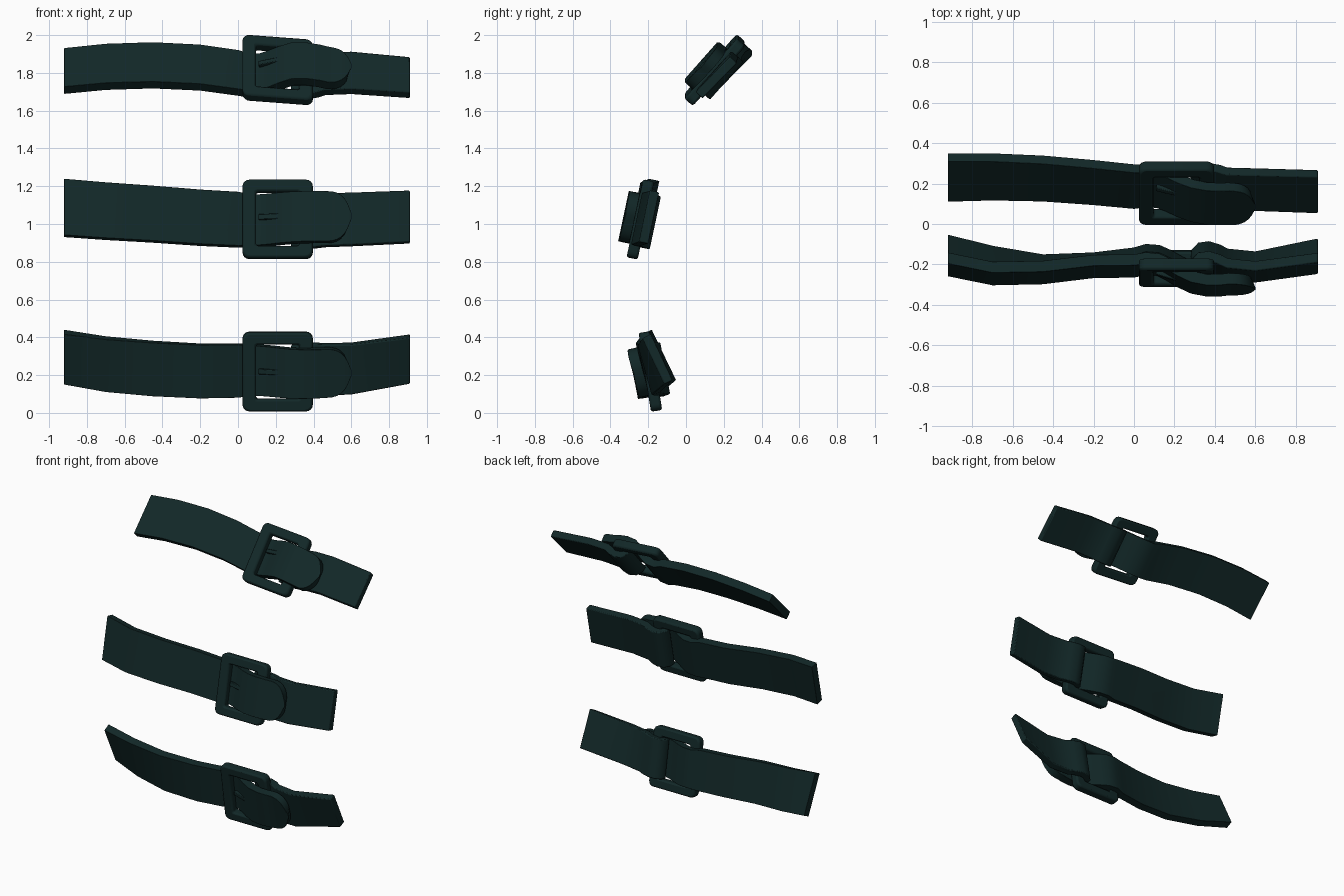
import bpy, bmesh, math
from mathutils import Vector

if "Cube" in bpy.data.objects:
    bpy.data.objects.remove(bpy.data.objects["Cube"])

# One dark teal leather colour for everything
leather = bpy.data.materials.new("dark_teal_leather")
colour = (.006, .021, .021, 1)
leather.use_nodes = True
leather.diffuse_color = colour
leather.node_tree.nodes["Principled BSDF"].inputs["Base Color"].default_value = colour

STATIONS = (-.92, -.7, -.45, -.2, .05, .3, .6, .91)
BUCKLE_X = .21


class Belt:
    """Bent guide line of one belt, with its lean and taper."""

    def __init__(self, label, depths, heights, lean, bend, half):
        self.label, self.lean, self.bend, self.half = label, lean, bend, half
        self.points = [Vector(p) for p in zip(STATIONS, depths, heights)]

    def frame(self, x):
        """Centre, width direction, front normal and half width at x."""
        spans = list(zip(self.points, self.points[1:]))
        a, b = next((s for s in spans if x <= s[1].x), spans[-1])
        centre = a.lerp(b, (x - a.x) / (b.x - a.x))
        angle = math.radians(self.lean + self.bend * x * x)
        s, c = math.sin(angle), math.cos(angle)
        half = self.half - .007 * (x - STATIONS[0])
        return centre, Vector((0, s, c)), Vector((0, -c, s)), half


def finish(bm, name, bevel):
    """Turn the mesh into a beveled, smooth-shaded object."""
    bmesh.ops.recalc_face_normals(bm, faces=bm.faces)
    mesh = bpy.data.meshes.new(name)
    bm.to_mesh(mesh)
    bm.free()
    mesh.materials.append(leather)
    obj = bpy.data.objects.new(name, mesh)
    bpy.context.collection.objects.link(obj)
    mod = obj.modifiers.new("soft_edges", "BEVEL")
    mod.width, mod.segments, mod.limit_method = bevel, 2, "ANGLE"
    mod.angle_limit = math.radians(50)
    bpy.ops.object.select_all(action="DESELECT")
    obj.select_set(True)
    bpy.context.view_layer.objects.active = obj
    bpy.ops.object.shade_smooth_by_angle(angle=math.radians(40))


def bridge(name, rings, bevel, closed=False):
    """Join successive rings of points with quads, capping open ends."""
    bm = bmesh.new()
    rings = [[bm.verts.new(point) for point in ring] for ring in rings]
    following = rings[1:] + (rings[:1] if closed else [])
    for a, b in zip(rings, following):
        for i in range(len(a)):
            bm.faces.new((a[i - 1], a[i], b[i], b[i - 1]))
    if not closed:
        bm.faces.new(rings[0])
        bm.faces.new(rings[-1])
    finish(bm, name, bevel)


def ribbon(name, belt, path, thick, width, shift, bevel):
    """Strap through (x, front offset) points; width and shift depend on x."""
    rings = []
    for i, (x, offset) in enumerate(path):
        before, after = path[max(i - 1, 0)], path[min(i + 1, len(path) - 1)]
        run = Vector((after[0] - before[0], after[1] - before[1])).normalized()
        centre, wide, front, half = belt.frame(x)
        out = (Vector((-run.y, 0, 0)) + front * run.x) * thick / 2
        side = wide * half * width(x)
        middle = centre + front * offset + wide * shift(x)
        rings.append([middle + side + out, middle - side + out,
                      middle - side - out, middle + side - out])
    bridge(name, rings, bevel)


def rounded_rectangle(half_x, half_w, radius, steps=4):
    points = []
    for corner, (sx, sw) in enumerate([(1, 1), (-1, 1), (-1, -1), (1, -1)]):
        for i in range(steps + 1):
            a = math.pi / 2 * (corner + i / steps)
            points.append((sx * (half_x - radius) + radius * math.cos(a),
                           sw * (half_w - radius) + radius * math.sin(a)))
    return points


def buckle_frame(belt, slope):
    centre, wide, front, half = belt.frame(BUCKLE_X)
    centre = centre + front * .03
    along = Vector((1, 0, slope))
    outer = rounded_rectangle(.186, .211, .035)
    inner = rounded_rectangle(.114, .147, .012)
    rings = [[centre + along * u + wide * w + front * n for u, w in loop]
             for loop, n in ((outer, -.03), (outer, .03), (inner, .03), (inner, -.03))]
    bridge(belt.label + "_buckle_frame", rings, .012, closed=True)


def belt_tip(x):
    """Width factor: full, narrower in the buckle, rounded at the tip."""
    if x < .05:
        return 1
    t = max(0, (x - .47) / .12)
    return .95 * math.sqrt(max(.01, 1 - t ** 2.6))


def build(belt, slope, pin_shift, droop):
    # Long strap: behind the left bar, up through the window, over the right bar
    long_path = [(x, 0) for x in STATIONS if x < 0]
    long_path += [(0, 0), (.06, -.012), (.12, -.008), (.17, .015), (.23, .05),
                  (.29, .077), (.36, .086), (.43, .08)]
    long_path += [(.47 + .12 * math.sin(i * math.pi / 14), .072 - .0015 * i)
                  for i in range(8)]
    ribbon(belt.label + "_long_strap", belt, long_path, .056, belt_tip,
           lambda x: droop * min(1, max(0, (x - .3) / .2)), .006)

    # Short strap: runs in from the right and wraps the right bar
    short_path = [(x, 0) for x in reversed(STATIONS) if x > .5]
    short_path += [(.46, -.004), (.42, -.022), (.37, -.034), (.33, -.026),
                   (.307, 0), (.305, .03)]
    ribbon(belt.label + "_short_strap", belt, short_path, .05,
           lambda x: 1, lambda x: 0, .006)

    # Buckle with a pin lying across its window
    buckle_frame(belt, slope)
    ribbon(belt.label + "_buckle_pin", belt, [(.11, .032), (.18, .052), (.31, .082)],
           .025, lambda x: .1, lambda x: pin_shift, .004)


upper = Belt("upper", (.23, .233, .225, .205, .18, .172, .17, .16),
             (1.81, 1.832, 1.84, 1.828, 1.793, 1.797, 1.8, 1.775),
             lean=41, bend=4, half=.143)
middle = Belt("middle", (-.2, -.245, -.24, -.21, -.207, -.215, -.237, -.195),
              (1.085, 1.068, 1.052, 1.033, 1.02, 1.017, 1.024, 1.037),
              lean=12, bend=0, half=.152)
lower = Belt("lower", (-.142, -.18, -.208, -.19, -.157, -.16, -.195, -.15),
             (.295, .258, .235, .222, .225, .223, .235, .285),
             lean=-8, bend=-21, half=.148)

build(upper, slope=-.075, pin_shift=.04, droop=-.03)
build(middle, slope=0, pin_shift=.01, droop=0)
build(lower, slope=0, pin_shift=0, droop=0)
